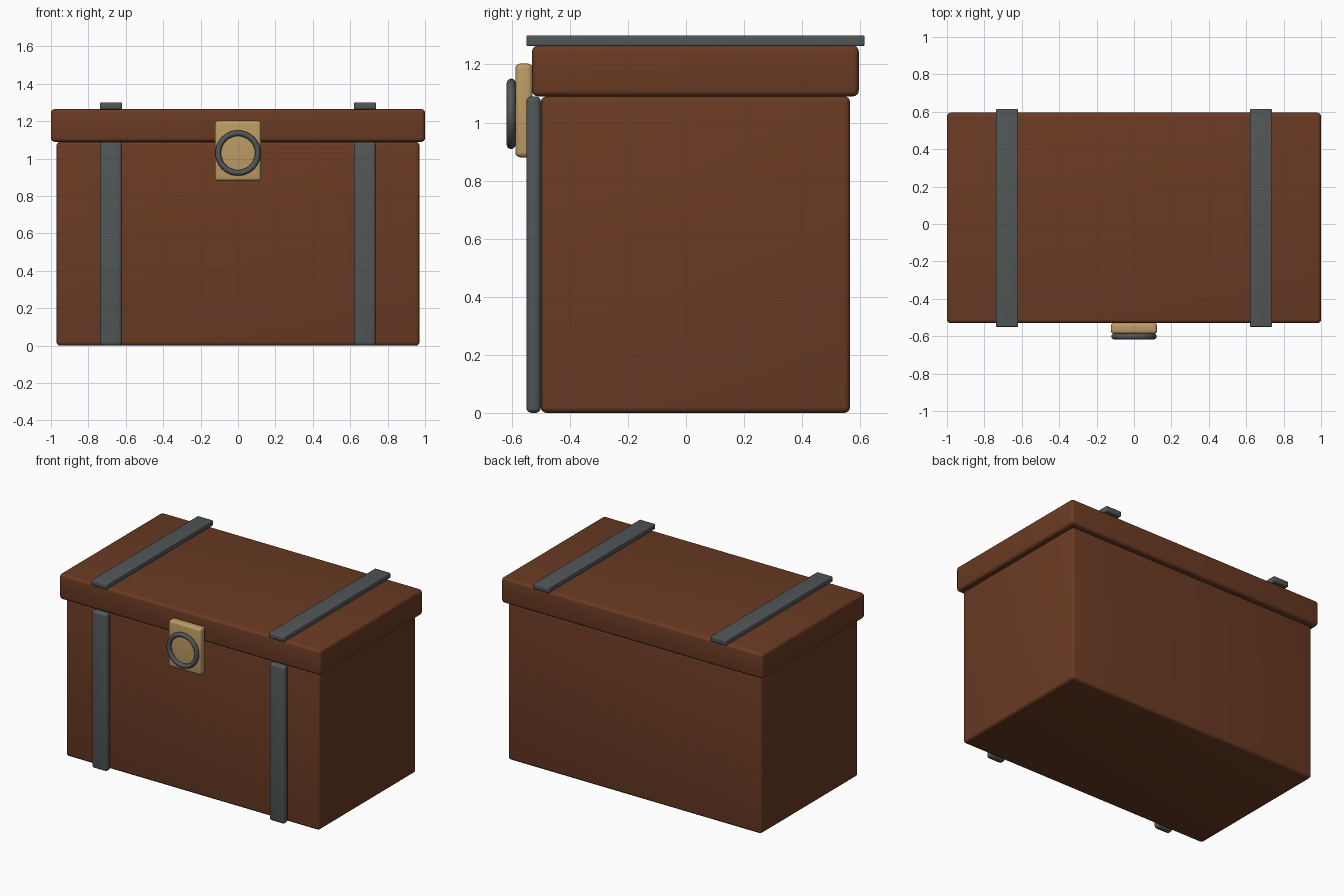
import bpy
import math

cube = bpy.data.objects.get("Cube")
if cube:
    bpy.data.objects.remove(cube, do_unlink=True)


def material(name, rgb, metallic=0.0):
    mat = bpy.data.materials.new(name)
    mat.use_nodes = True
    mat.diffuse_color = (*rgb, 1)
    bsdf = mat.node_tree.nodes["Principled BSDF"]
    bsdf.inputs["Base Color"].default_value = (*rgb, 1)
    bsdf.inputs["Roughness"].default_value = 0.6
    return mat


wood = material("brown wood", (0.145, 0.043, 0.017))
iron = material("grey iron", (0.083, 0.094, 0.096))
brass = material("pale brass", (0.50, 0.33, 0.13))


def rounded_box(name, low, high, bevel, mat):
    """Box between two corners with softly rounded edges."""
    bpy.ops.mesh.primitive_cube_add(
        size=1, location=[(a + b) / 2 for a, b in zip(low, high)])
    box = bpy.context.object
    box.name = name
    box.scale = [b - a for a, b in zip(low, high)]
    bpy.ops.object.transform_apply(location=False, rotation=False, scale=True)
    box.data.materials.append(mat)
    mod = box.modifiers.new("rounded edges", 'BEVEL')
    mod.width = bevel
    mod.segments = 4
    bpy.ops.object.modifier_apply(modifier=mod.name)
    bpy.ops.object.shade_smooth_by_angle(angle=math.radians(35))
    return box


# Chest body and overhanging lid
rounded_box("chest_body", (-0.97, -0.50, 0), (0.97, 0.565, 1.09), 0.02, wood)
rounded_box("chest_lid", (-1, -0.53, 1.09), (1, 0.595, 1.265), 0.02, wood)

# Iron straps, one pair on each side
for side, sign in (("left", 1), ("right", -1)):
    x0, x1 = sorted((sign * 0.62, sign * 0.738))
    rounded_box(f"front_strap_{side}", (x0, -0.55, 0), (x1, -0.50, 1.09), 0.018, iron)
    rounded_box(f"lid_strap_{side}", (x0, -0.55, 1.263), (x1, 0.615, 1.30), 0.006, iron)

# Latch plate and its ring
rounded_box("latch_plate", (-0.124, -0.588, 0.88), (0.124, -0.528, 1.203), 0.018, brass)
bpy.ops.mesh.primitive_torus_add(
    location=(0, -0.602, 1.03), rotation=(math.pi / 2, 0, 0),
    major_radius=0.106, minor_radius=0.0155,
    major_segments=48, minor_segments=12)
ring = bpy.context.object
ring.name = "latch_ring"
ring.data.materials.append(iron)
bpy.ops.object.shade_smooth()
